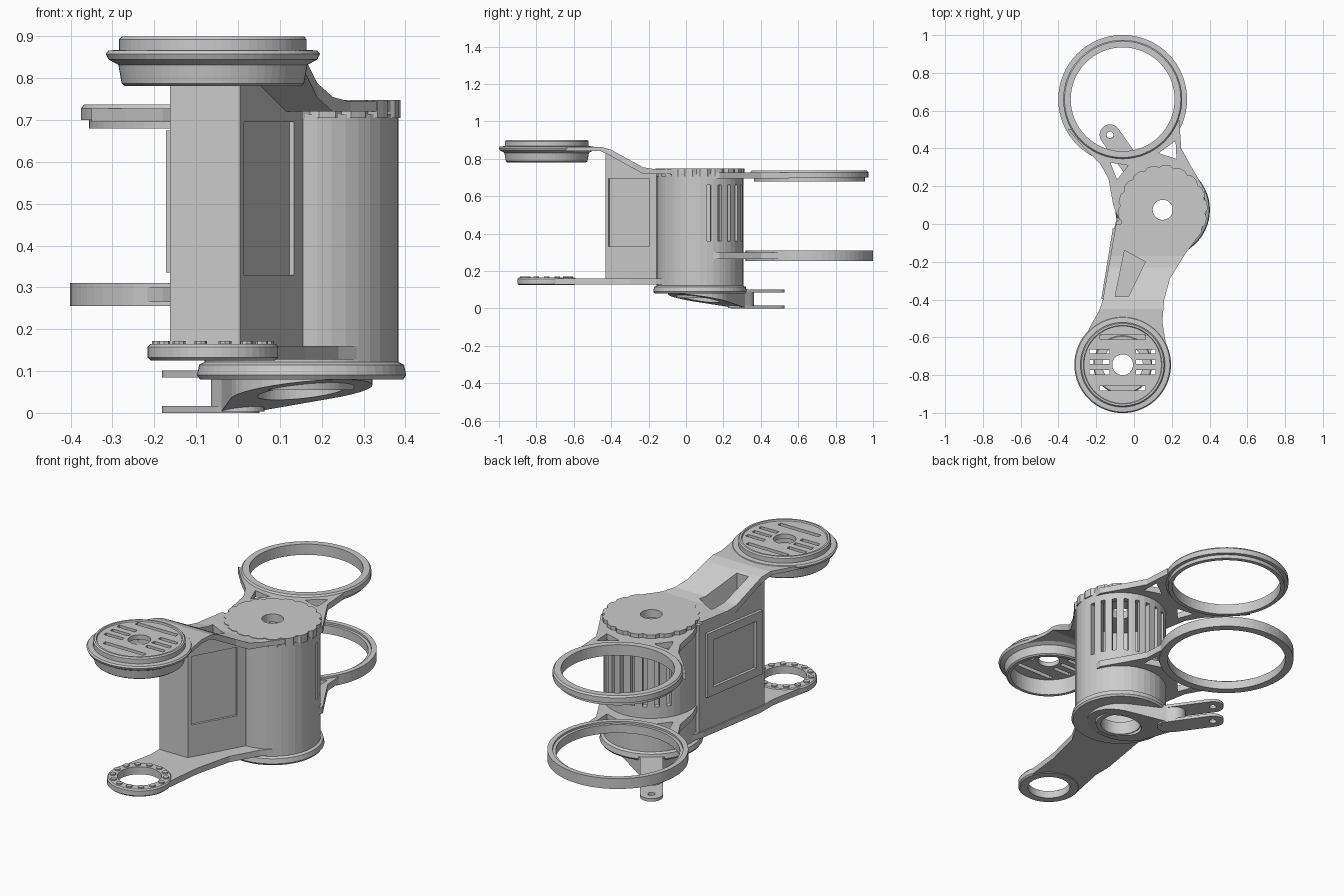
import bpy, bmesh, math
from mathutils import Vector
from mathutils.geometry import convex_hull_2d

if "Cube" in bpy.data.objects:
    bpy.data.objects.remove(bpy.data.objects["Cube"])

BARREL = (0.152, 0.075)
REAR = (-0.06, 0.66)
FRONT = (-0.06, -0.745)


def finish(name, bm):
    bmesh.ops.recalc_face_normals(bm, faces=bm.faces)
    me = bpy.data.meshes.new(name)
    bm.to_mesh(me)
    bm.free()
    ob = bpy.data.objects.new(name, me)
    bpy.context.collection.objects.link(ob)
    return ob


def prism(name, polys, z0, z1, floor=None):
    """Extrude plan outlines from z0 to z1; floor(x, y) may reshape the underside."""
    bm = bmesh.new()
    for pts in polys:
        lo = [bm.verts.new((x, y, floor(x, y) if floor else z0)) for x, y in pts]
        hi = [bm.verts.new((x, y, z1)) for x, y in pts]
        bm.faces.new(lo)
        bm.faces.new(hi)
        for i in range(len(pts)):
            j = (i + 1) % len(pts)
            bm.faces.new((lo[i], lo[j], hi[j], hi[i]))
    return finish(name, bm)


def side_prism(name, yz):
    """Side profile extruded across the whole width."""
    ob = prism(name, [yz], -0.6, 0.6)
    for v in ob.data.vertices:
        y, z, x = v.co
        v.co = (x, y, z)
    return ob


def lathe(name, centre, profile, n=56):
    """Closed (r, z) profile turned around a vertical axis."""
    bm = bmesh.new()
    rings = []
    for k in range(n):
        a = math.tau * k / n
        rings.append([bm.verts.new((centre[0] + r * math.cos(a), centre[1] + r * math.sin(a), z))
                      for r, z in profile])
    m = len(profile)
    for k in range(n):
        a, b = rings[k], rings[(k + 1) % n]
        for i in range(m):
            j = (i + 1) % m
            bm.faces.new((a[i], b[i], b[j], a[j]))
    return finish(name, bm)


def circle(c, r, n=48):
    return [(c[0] + r * math.cos(math.tau * k / n), c[1] + r * math.sin(math.tau * k / n)) for k in range(n)]


def link(c1, r1, c2, r2):
    """Outline wrapped around two circles."""
    pts = [Vector(p) for p in circle(c1, r1, 32) + circle(c2, r2, 32)]
    return [tuple(pts[i]) for i in convex_hull_2d(pts)]


def rect(cx, cy, w, h):
    return [(cx - w / 2, cy - h / 2), (cx + w / 2, cy - h / 2), (cx + w / 2, cy + h / 2), (cx - w / 2, cy + h / 2)]


def boolean(ob, cutter, op='DIFFERENCE'):
    mod = ob.modifiers.new("cut", 'BOOLEAN')
    mod.operation, mod.solver, mod.object = op, 'EXACT', cutter
    dg = bpy.context.evaluated_depsgraph_get()
    me = bpy.data.meshes.new_from_object(ob.evaluated_get(dg))
    ob.modifiers.clear()
    ob.data = me
    bpy.data.objects.remove(cutter)


def cut(ob, polys, z0=-0.5, z1=1.5):
    boolean(ob, prism("cutter", polys, z0, z1))


def slab(p, q, a, b, out0, out1):
    """Thin plan quad along line p-q from fraction a to b, offset to the right of travel."""
    p, q = Vector(p), Vector(q)
    d = q - p
    n = Vector((d.y, -d.x)).normalized()
    s, e = p + d * a, p + d * b
    return [tuple(s + n * out0), tuple(e + n * out0), tuple(e + n * out1), tuple(s + n * out1)]


# Main barrel: hollow drum with vent slots at the back
barrel = lathe("barrel", BARREL, [(0.2, 0.11), (0.232, 0.11), (0.232, 0.715), (0.2, 0.715)], 40)
slots = []
for k in range(10):
    a = math.radians(12 + 15 * k)
    u, t = Vector((math.cos(a), math.sin(a))), Vector((-math.sin(a), math.cos(a))) * 0.011
    o = Vector(BARREL)
    slots.append([tuple(o + u * r + t * s) for r, s in ((0.18, -1), (0.26, -1), (0.26, 1), (0.18, 1))])
cut(barrel, slots, 0.36, 0.66)

# Barrel cap with scalloped rim, and stepped collar below
rim = [0.237 if k % 4 < 3 else 0.225 for k in range(72)]
cap = prism("barrel_cap", [[(BARREL[0] + r * math.cos(math.tau * k / 72), BARREL[1] + r * math.sin(math.tau * k / 72))
                            for k, r in enumerate(rim)]], 0.705, 0.748)
cut(cap, [circle(BARREL, 0.053)])
lathe("barrel_collar", BARREL, [(0.1, 0.055), (0.125, 0.055), (0.13, 0.08), (0.243, 0.08), (0.25, 0.09),
                                (0.245, 0.115), (0.225, 0.125), (0.1, 0.125)])

# Wedge-shaped body in front of the barrel, with side panels and top pocket
LEFT = ((-0.09, 0.02), (-0.163, -0.43))
RIGHT = ((0.005, -0.43), (0.155, -0.16))
POCKET = [(-0.05, -0.14), (0.06, -0.2), (-0.03, -0.385), (-0.10, -0.385)]
body = prism("body", [[LEFT[0], LEFT[1], RIGHT[0], RIGHT[1], (0.2, 0.05)]], 0.1, 1)
boolean(body, side_prism("cutter", [(-0.5, 0.14), (-0.5, 0.838), (-0.42, 0.838), (-0.22, 0.73), (0.2, 0.73),
                                    (0.2, 0.14)]), 'INTERSECT')
cut(body, [circle(BARREL, 0.21)])
cut(body, [POCKET], 0.6, 1.2)
cut(body, [slab(*RIGHT, 0.06, 0.86, -0.012, 0.05)], 0.33, 0.695)

panel = prism("left_panel", [slab(LEFT[1], LEFT[0], 0.07, 0.9, 0.01, -0.015)], 0.335, 0.675)
cut(panel, [slab(LEFT[1], LEFT[0], 0.16, 0.81, 0.002, -0.05)], 0.38, 0.63)

# Upper front arm sloping up to the round housing
arm = prism("upper_arm", [[(-0.29, -0.66), (-0.225, -0.53), (-0.185, -0.46), (-0.165, -0.4), (-0.095, 0.0),
                           (0.37, 0.0), (0.345, -0.06), (0.27, -0.16), (0.19, -0.29), (0.16, -0.4),
                           (0.15, -0.52), (0.17, -0.64)]], 0.5, 1)
boolean(arm, side_prism("cutter", [(-0.8, 0.843), (-0.8, 0.863), (-0.45, 0.863), (-0.4, 0.848), (-0.23, 0.755),
                                   (-0.17, 0.745), (0.1, 0.745), (0.1, 0.72), (-0.23, 0.72), (-0.42, 0.825),
                                   (-0.46, 0.843)]), 'INTERSECT')
cut(arm, [circle(FRONT, 0.215)])
cut(arm, [POCKET])

# Round housing, open underneath, with slotted lid
housing = lathe("round_housing", FRONT, [
    (0.055, 0.893), (0.205, 0.893), (0.208, 0.9), (0.218, 0.9), (0.224, 0.893), (0.224, 0.868), (0.25, 0.866),
    (0.256, 0.858), (0.25, 0.845), (0.226, 0.832), (0.218, 0.787), (0.21, 0.781), (0.193, 0.781),
    (0.193, 0.868), (0.055, 0.868)], 64)
fx, fy = FRONT
vents = [rect(fx + sx * 0.122, fy + dy, 0.105, 0.022) for sx in (-1, 1) for dy in (0.07, 0.015, -0.04)]
vents += [rect(fx, fy + dy, 0.24, 0.024) for dy in (0.145, -0.125)]
cut(housing, vents, 0.8, 1)

# Lower front plate with small mounting ring and its studs
plate = prism("lower_plate", [[(-0.205, -0.70), (-0.165, -0.5), (-0.165, -0.4), (-0.1, 0.0), (-0.06, 0.12),
                               (0.3, 0.0), (0.33, -0.07), (0.24, -0.16), (0.16, -0.3), (0.11, -0.5),
                               (0.088, -0.70)]], 0.128, 0.16)
cut(plate, [circle(FRONT, 0.13), circle(BARREL, 0.205)])
lathe("lower_front_ring", FRONT, [(0.107, 0.125), (0.148, 0.125), (0.156, 0.132), (0.156, 0.158), (0.15, 0.165),
                                  (0.107, 0.165)], 48)
prism("ring_studs", [circle(p, 0.015, 8) for p in circle(FRONT, 0.13, 14)], 0.16, 0.172)

# Two rear ring carriers joined to the barrel by webbed necks
NECK = [(-0.35, 0.5), (-0.27, 0.41), (-0.18, 0.32), (-0.135, 0.24), (-0.11, 0.1), (-0.07, 0.0), (0.37, 0.08),
        (0.375, 0.18), (0.3, 0.31), (0.25, 0.4), (0.24, 0.55)]
HOLES = [[(0.13, 0.375), (0.225, 0.345), (0.22, 0.44)], [(-0.125, 0.325), (-0.09, 0.235), (-0.03, 0.31)]]
for name, z0, z1 in (("upper_neck", 0.695, 0.728), ("lower_neck", 0.265, 0.3)):
    neck = prism(name, [NECK], z0, z1)
    cut(neck, [circle(REAR, 0.307)])
    cut(neck, [circle(BARREL, 0.21)])
    cut(neck, HOLES)
lathe("upper_rear_ring", REAR, [(0.275, 0.68), (0.296, 0.68), (0.296, 0.7), (0.315, 0.7), (0.315, 0.728),
                                (0.308, 0.737), (0.275, 0.737)], 64)
lathe("lower_rear_ring", REAR, [(0.3, 0.255), (0.341, 0.255), (0.341, 0.31), (0.315, 0.31), (0.315, 0.3),
                                (0.3, 0.3)], 64)

# Bottom bracket: sloped wedge under the barrel ending in a two-tongued fork
TIP = Vector((-0.127, 0.472))
DIR = (TIP - Vector(BARREL)).normalized()


def along(s):
    return Vector(BARREL) + DIR * s


def slope(x, y):
    s = (Vector((x, y)) - Vector(BARREL)).dot(DIR)
    return max(0.0, 0.085 * (0.28 - s) / 0.48)


wedge = prism("bracket_wedge", [link(BARREL, 0.17, along(0.23), 0.06)], 0, 0.1, slope)
cut(wedge, [circle(BARREL, 0.105)])
prism("bracket_web", [link(along(0.25), 0.055, along(0.29), 0.05)], 0.003, 0.098)
for name, z0, z1 in (("fork_upper_tongue", 0.085, 0.101), ("fork_lower_tongue", 0.0, 0.016)):
    tongue = prism(name, [link(along(0.27), 0.055, TIP, 0.055)], z0, z1)
    cut(tongue, [circle(TIP, 0.018, 20)])
